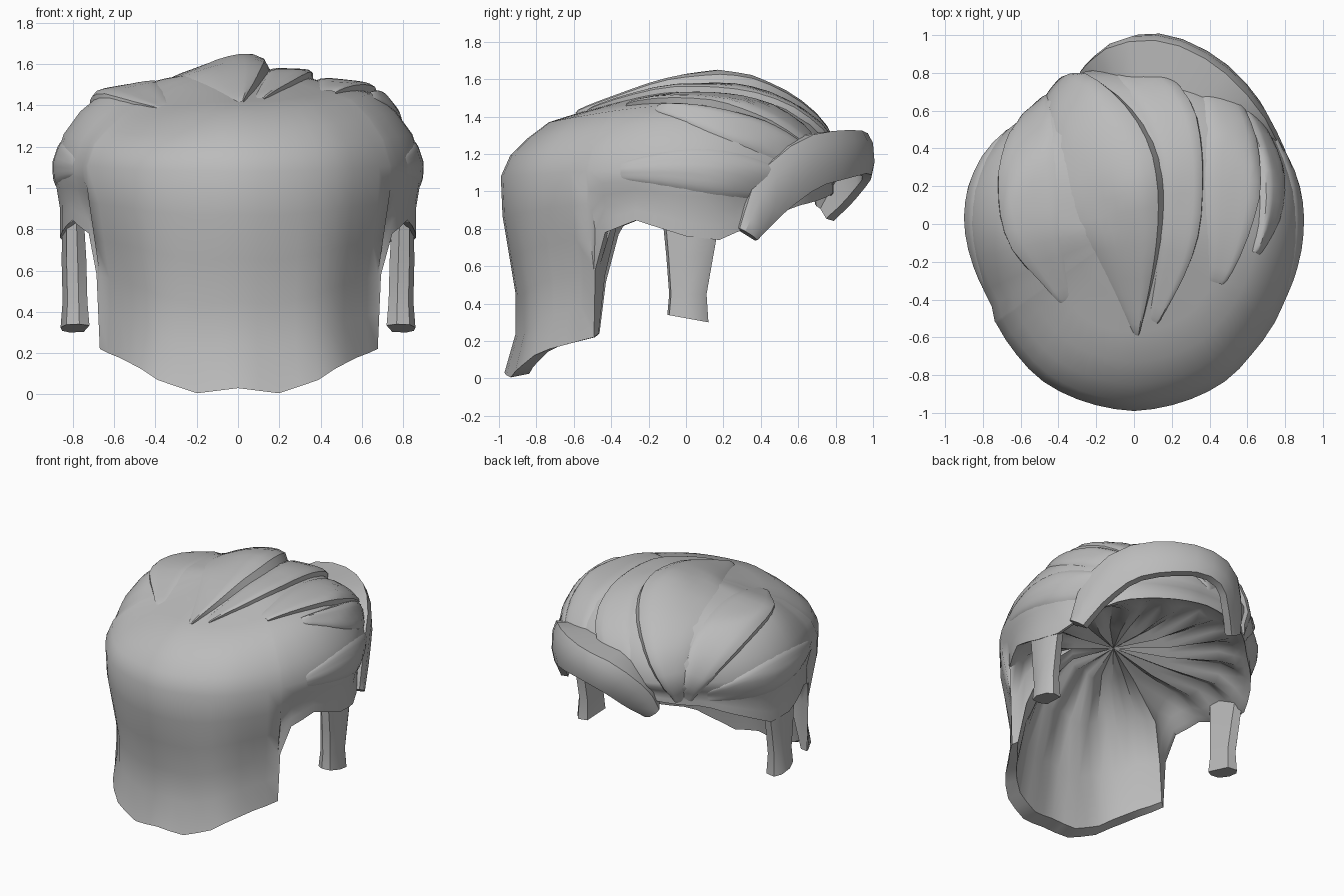
import bpy, bmesh, math
from mathutils import Vector
from mathutils.bvhtree import BVHTree

if "Cube" in bpy.data.objects:
    bpy.data.objects.remove(bpy.data.objects["Cube"])

grey = bpy.data.materials.new("hair grey")
grey.use_nodes = True
colour = (0.5, 0.5, 0.5, 1)
grey.diffuse_color = colour
grey.node_tree.nodes["Principled BSDF"].inputs["Base Color"].default_value = colour


def finish(name, bm, angle=40):
    bmesh.ops.recalc_face_normals(bm, faces=bm.faces)
    mesh = bpy.data.meshes.new(name)
    bm.to_mesh(mesh)
    bm.free()
    mesh.materials.append(grey)
    obj = bpy.data.objects.new(name, mesh)
    bpy.context.collection.objects.link(obj)
    bpy.ops.object.select_all(action='DESELECT')
    obj.select_set(True)
    bpy.context.view_layer.objects.active = obj
    bpy.ops.object.shade_smooth_by_angle(angle=math.radians(angle))


def loft(rings, closed=True, caps=False):
    """Skin a list of equally long point rings."""
    bm = bmesh.new()
    rows = [[bm.verts.new(p) for p in ring] for ring in rings]
    n = len(rows[0])
    for a, b in zip(rows, rows[1:]):
        for i in range(n if closed else n - 1):
            j = (i + 1) % n
            bm.faces.new((a[i], a[j], b[j], b[i]))
    if caps:
        bm.faces.new(rows[0])
        bm.faces.new(rows[-1])
    return bm


def smooth_path(points, rounds=2):
    """Corner cutting that keeps both ends; extra components ride along."""
    pts = [Vector(p) for p in points]
    for _ in range(rounds):
        new = [pts[0]]
        for a, b in zip(pts, pts[1:]):
            new += [a.lerp(b, 0.25), a.lerp(b, 0.75)]
        pts = new + [pts[-1]]
    return pts


# Outline by angle from the long side: angle, radius +x, radius -x, hem height, hem scale
OUTLINE = [
    (0, .99, .99, .03, .92), (12, .98, .98, .005, .92), (24, .97, .97, .07, .94),
    (32, .96, .96, .14, .93), (42, .93, .93, .18, .91), (54, .91, .9, .22, .92),
    (55, .91, .9, .58, .93), (60, .9, .87, .78, .96),
    (72, .89, .87, .845, .97), (90, .89, .89, .76, .97), (102, .89, .89, .74, .96),
    (115, .88, .87, .82, .95), (135, .87, .81, .92, .95), (160, .84, .85, .97, .95),
    (180, .82, .82, 1, .96)]
REACH = [.2, .4, .58, .74, .86, .95, 1]
SIDE = [1.56, 1.53, 1.49, 1.46, 1.37, 1.26, 1.12]
BACK = [1.53, 1.47, 1.42, 1.37, 1.28, 1.19, 1.08]
FACE = [1.6, 1.57, 1.51, 1.43, 1.35, 1.25, 1.12]


def outline(angle, positive):
    for a, b in zip(OUTLINE, OUTLINE[1:]):
        if angle <= b[0]:
            t = (angle - a[0]) / (b[0] - a[0])
            mix = [p + (q - p) * t for p, q in zip(a, b)]
            return (mix[1] if positive else mix[2]), mix[3], mix[4]


def column(deg):
    """Points from crown over the hem and back to the inner centre."""
    angle = abs((deg + 180) % 360 - 180)
    rad = math.radians(deg)
    radius, hem, scale = outline(angle, deg < 180)
    along = math.cos(rad)
    end = BACK if along > 0 else FACE
    pts = []

    def add(r, z, shift=0):
        pts.append((r * math.sin(rad) + shift, -r * math.cos(rad) - shift, z))
    # the right shoulder slopes away more steeply
    slope = .07 * math.sin(2 * rad) ** 2 if deg > 270 else 0
    for reach, s, e in zip(REACH, SIDE, end):
        add(radius * reach, s + (e - s) * along * along - slope * math.sin(math.pi * reach ** 2.5))
    start = pts[-1][2]
    flare = .06 * max(0, along - .6) / .4
    for i in range(1, 6):
        t = i / 5
        pull = max(0, min(1, (t - .15) / .45))
        add(radius * (1 + (scale - 1) * pull) + (flare if i == 5 else 0),
            start + (hem - start) * t)
    fold = .035 * math.sin(rad * 15)
    edge = radius * scale
    add(edge * .95, hem + .02)
    add(edge * .88, hem + (1 - hem) * .4 + fold * .5)
    add(edge * .74, hem + (1 - hem) * .75 + fold)
    add(edge * .4, .98 + fold * .7, .06)
    return pts


# Main cap, with its hollow gathered underside
angles = sorted([*range(0, 360, 6), 55, 305])
bm = loft([column(d) for d in angles] + [column(0)], closed=False)
bmesh.ops.remove_doubles(bm, verts=bm.verts, dist=.0005)
for top, centre in ((True, (0, 0, 1.58)), (False, (.1, -.1, 1.02))):
    rim = [e for e in bm.edges if e.is_boundary and (e.verts[0].co.z > 1.3) == top]
    peak = bm.verts.new(centre)
    for e in rim:
        bm.faces.new((e.verts[0], e.verts[1], peak))
bmesh.ops.recalc_face_normals(bm, faces=bm.faces)
cap_tree = BVHTree.FromBMesh(bm)
finish("hair_cap", bm, 50)


def on_cap(p):
    centre = Vector((0, 0, .9))
    out = (p - centre).normalized()
    hit = cap_tree.ray_cast(centre + out * 3, -out)[0]
    return hit or p, out


def lock(name, points, lift, tilt=0):
    """Curved lock laid on the cap; points are x, y, z, half width."""
    path = smooth_path(points)
    rings = []
    for i, p in enumerate(path):
        pos = p.xyz
        tangent = path[min(i + 1, len(path) - 1)].xyz - path[max(i - 1, 0)].xyz
        out = (pos - Vector((0, 0, .9))).normalized()
        side = tangent.cross(out).normalized()
        ease = math.sin(math.pi * (i + .6) / (len(path) + .2)) ** .5
        ring = []
        for k in range(-5, 6):
            u = k / 5
            hit, away = on_cap(pos + side * u * p.w)
            ring.append(hit + away * (lift * ease * (1 + tilt * u) * (1 - u ** 6) - .012))
        rings.append(ring)
    finish(name, loft(rings, closed=False), 35)


# Swept locks, from the parting to the gather above the face
lock("centre_lock", [(.01, -.58, 1.41, .02), (-.03, -.25, 1.55, .17), (-.09, .1, 1.6, .29),
                     (-.15, .4, 1.55, .29), (-.33, .68, 1.3, .17), (-.44, .7, .97, .04)],
     .05, .8)
lock("inner_left_lock", [(.1, -.5, 1.42, .03), (.24, -.1, 1.55, .11), (.26, .3, 1.55, .12),
                         (.16, .65, 1.4, .16), (-.05, .82, 1.15, .1)], .045, .5)
lock("outer_left_lock", [(.42, -.3, 1.45, .04), (.5, .1, 1.5, .14), (.52, .4, 1.45, .16),
                         (.42, .72, 1.2, .1)], .055, .5)
lock("left_temple_lock", [(.62, -.15, 1.42, .03), (.71, .15, 1.35, .1), (.69, .42, 1.28, .12),
                          (.55, .66, 1.15, .08)], .045, -.5)
lock("inner_right_lock", [(-.4, -.45, 1.45, .04), (-.54, -.05, 1.5, .16), (-.55, .25, 1.45, .18),
                          (-.5, .52, 1.25, .14), (-.47, .66, .98, .04)], .035, -.4)
for name, s in (("left", 1), ("right", -1)):
    lock(name + "_side_lock", [(s * .78, -.35, 1.1, .05), (s * .87, 0, 1.12, .13),
                               (s * .82, .3, 1.08, .14), (s * .6, .6, 1, .05)], .025)


# Fringe band arching over the face; points are x, y, z, half height
band = smooth_path([(.78, .33, .77, .06), (.73, .46, 1.0, .13), (.62, .66, 1.16, .14),
                    (.43, .85, 1.2, .13), (.18, .97, 1.21, .11), (-.04, .96, 1.16, .12),
                    (-.19, .84, 1.0, .11), (-.25, .76, .88, .06)], 1)
rings = []
for i, p in enumerate(band):
    tangent = (band[min(i + 1, len(band) - 1)].xyz - band[max(i - 1, 0)].xyz).normalized()
    out = Vector((p.x, p.y, .15)).normalized()
    out = (out - tangent * out.dot(tangent)).normalized()
    up = out.cross(tangent).normalized()
    depth = .06 + .14 * math.sin(math.pi * i / (len(band) - 1))
    section = [(-.04, -1), (.01, -1), (.035, -.4), (.04, .5), (.02, 1), (-depth, 1.1),
               (-depth, .75), (-.04, .5)]
    rings.append([p.xyz + out * o + up * v * p.w for o, v in section])
finish("fringe_band", loft(rings, caps=True), 35)

# Hanging strand in front of each ear
for name, s in (("left", 1), ("right", -1)):
    rings = []
    for z, x, y, w, d in ((.32, .79, .01, .07, .11), (.45, .79, .01, .06, .1),
                          (.65, .795, .02, .06, .125), (.9, .8, .03, .05, .16)):
        rings.append([(s * (x + w * a), y + d * b, z - .02 * b * (z < .4))
                      for a, b in ((-1, -.7), (-.3, -1), (.6, -.9), (1, -.2),
                                   (.9, .6), (.4, 1), (-.6, .9), (-.8, .1))])
    finish(name + "_strand", loft(rings, caps=True), 35)
